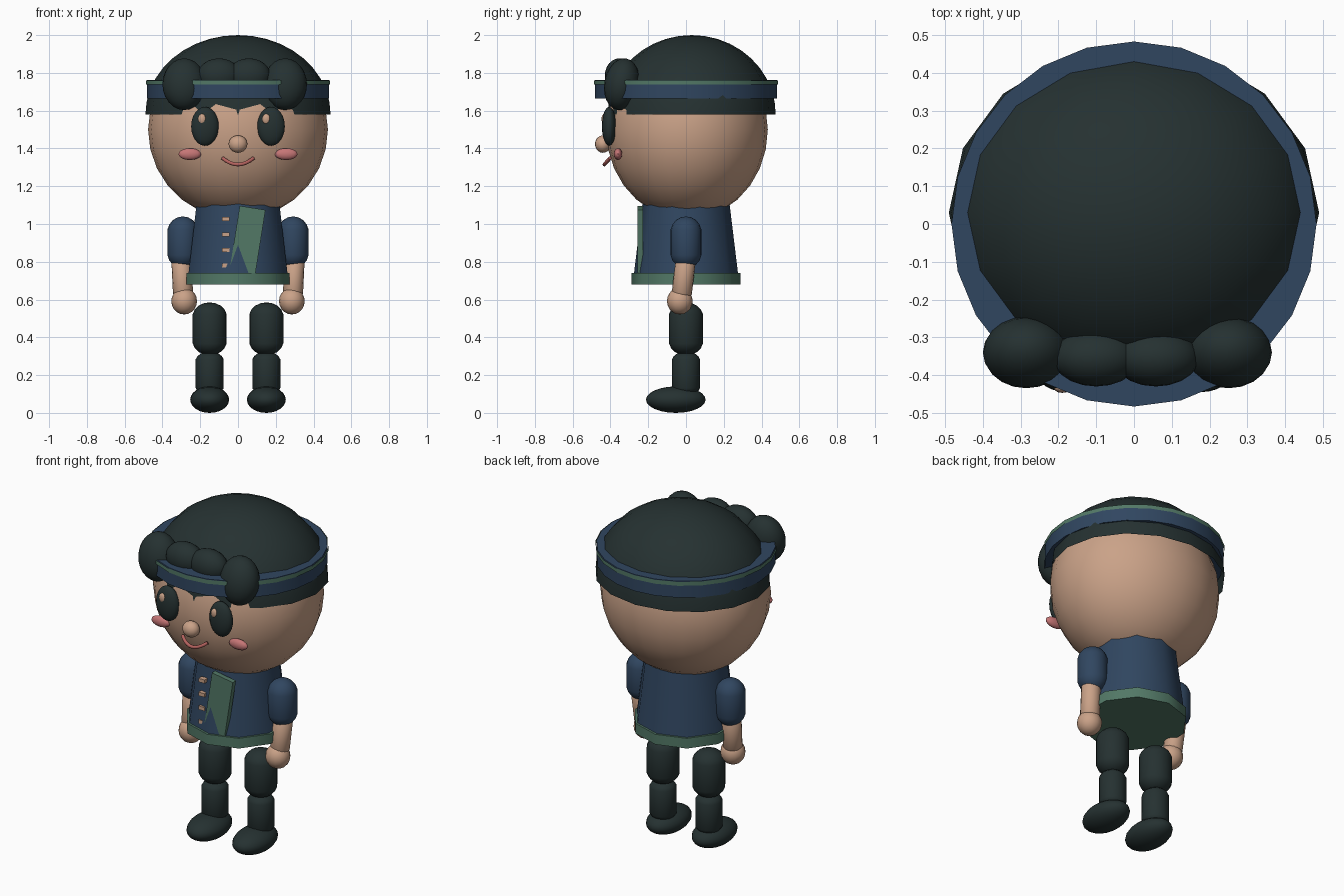
import bpy, bmesh, math
from mathutils import Matrix, Vector, Euler

cube = bpy.data.objects.get("Cube")
if cube:
    bpy.data.objects.remove(cube, do_unlink=True)


def material(name, *rgb):
    linear = [((c / 255 + 0.055) / 1.055) ** 2.4 for c in rgb] + [1.0]
    m = bpy.data.materials.new(name)
    m.use_nodes = True
    m.diffuse_color = linear
    m.node_tree.nodes["Principled BSDF"].inputs["Base Color"].default_value = linear
    return m


SKIN = material("skin", 202, 162, 136)
DARK = material("charcoal", 37, 49, 49)
BLUE = material("navy_blue", 48, 70, 96)
GREEN = material("sage_green", 82, 120, 102)
PINK = material("blush_pink", 198, 118, 118)
RED = material("mouth_rose", 180, 98, 94)


def finish(name, bm, mat, loc, rot=None, smooth=45):
    """Turn a bmesh into a placed, shaded, coloured object."""
    mesh = bpy.data.meshes.new(name)
    bmesh.ops.recalc_face_normals(bm, faces=bm.faces)
    bm.to_mesh(mesh)
    bm.free()
    mesh.materials.append(mat)
    ob = bpy.data.objects.new(name, mesh)
    bpy.context.collection.objects.link(ob)
    ob.location = loc
    if rot:
        ob.rotation_euler = rot
    if smooth:
        bpy.ops.object.select_all(action="DESELECT")
        ob.select_set(True)
        bpy.context.view_layer.objects.active = ob
        bpy.ops.object.shade_smooth_by_angle(angle=math.radians(smooth))
    return ob


def ball(name, mat, loc, radii, rot=None, segs=20, rings=12, half=False):
    bm = bmesh.new()
    bmesh.ops.create_uvsphere(bm, u_segments=segs, v_segments=rings, radius=1)
    if half:
        low = [v for v in bm.verts if v.co.z < -0.001]
        bmesh.ops.delete(bm, geom=low, context="VERTS")
    bmesh.ops.scale(bm, vec=radii, verts=bm.verts)
    return finish(name, bm, mat, loc, rot)


def capsule(name, mat, top, bottom, radius, dome):
    """Rounded limb between two end points."""
    top, bottom = Vector(top), Vector(bottom)
    axis = top - bottom
    bm = bmesh.new()
    bmesh.ops.create_uvsphere(bm, u_segments=16, v_segments=9, radius=1)
    shift = axis.length / 2 - dome
    for v in bm.verts:
        v.co = (v.co.x * radius, v.co.y * radius,
                v.co.z * dome + math.copysign(shift, v.co.z))
    rot = axis.to_track_quat("Z", "Y").to_euler()
    return finish(name, bm, mat, (top + bottom) / 2, rot)


def drum(name, mat, low, high, r_low, r_high, segs, caps=True):
    bm = bmesh.new()
    bmesh.ops.create_cone(bm, cap_ends=caps, segments=segs, radius1=r_low,
                          radius2=r_high, depth=high - low)
    return finish(name, bm, mat, (0, 0, (low + high) / 2))


def box(name, mat, loc, size, rot=None):
    bm = bmesh.new()
    bmesh.ops.create_cube(bm, size=1)
    bmesh.ops.scale(bm, vec=size, verts=bm.verts)
    return finish(name, bm, mat, loc, rot, smooth=0)


# Head, hair cap and headband
ball("head", SKIN, (0, 0.005, 1.5), (0.476, 0.428, 0.475), segs=24, rings=14)
ball("hair_cap", DARK, (0, 0.03, 1.58), (0.49, 0.445, 0.42), segs=16, rings=20, half=True)
drum("headband", BLUE, 1.665, 1.763, 0.483, 0.483, 24)
drum("headband_trim", GREEN, 1.738, 1.761, 0.488, 0.488, 24, caps=False)

# Fringe curls: two long outer ones, two round inner ones
tilt = Euler((math.radians(-10), 0, 0))
ball("curl_outer_right", DARK, (-0.285, -0.34, 1.74), (0.115, 0.093, 0.138), tilt)
ball("curl_outer_left", DARK, (0.25, -0.34, 1.74), (0.115, 0.093, 0.138), tilt)
for side, x in (("right", -0.1), ("left", 0.058)):
    ball("curl_inner_" + side, DARK, (x, -0.353, 1.785), (0.115, 0.077, 0.092))

# Face
ball("nose", SKIN, (0, -0.44, 1.423), (0.05, 0.042, 0.046), segs=16, rings=10)
for side, s in (("left", 1), ("right", -1)):
    ball("eye_" + side, DARK, (s * 0.175, -0.407, 1.517), (0.073, 0.038, 0.103))
    ball("eye_glint_" + side, SKIN, (s * 0.17 - 0.02, -0.434, 1.555),
         (0.022, 0.013, 0.028), segs=12, rings=8)
    ball("cheek_" + side, PINK, (s * 0.255, -0.36, 1.37), (0.06, 0.022, 0.031), segs=16, rings=10)

# Smiling mouth
curve = bpy.data.curves.new("mouth", "CURVE")
curve.dimensions = "3D"
curve.bevel_depth = 0.01
curve.bevel_resolution = 2
curve.use_fill_caps = True
line = curve.splines.new("POLY")
steps = 10
line.points.add(steps)
for i, p in enumerate(line.points):
    t = 2 * i / steps - 1
    p.co = (0.082 * t, -0.432 + 0.03 * t * t, 1.315 + 0.034 * t * t, 1)
curve.materials.append(RED)
bpy.context.collection.objects.link(bpy.data.objects.new("mouth", curve))

# Jacket with hem, lapel and buttons
drum("jacket", BLUE, 0.7, 1.12, 0.28, 0.229, 10)
drum("jacket_hem", GREEN, 0.68, 0.74, 0.288, 0.288, 10)
box("lapel", GREEN, (0.048, -0.242, 0.9), (0.138, 0.03, 0.375), (0, math.radians(9), 0))
for i in range(4):
    box(f"button_{i + 1}", SKIN, (-0.064, -0.236, 1.026 - 0.082 * i), (0.04, 0.03, 0.021))

# Arms and legs
for side, s in (("left", 1), ("right", -1)):
    capsule("sleeve_" + side, BLUE, (s * 0.292, 0, 1.04), (s * 0.292, 0, 0.765), 0.083, 0.085)
    capsule("forearm_" + side, SKIN, (s * 0.3, 0, 0.82), (s * 0.29, -0.025, 0.61), 0.054, 0.03)
    ball("hand_" + side, SKIN, (s * 0.285, -0.033, 0.592), (0.068, 0.068, 0.071), segs=16, rings=10)
    capsule("thigh_" + side, DARK, (s * 0.15, 0, 0.585), (s * 0.15, 0, 0.305), 0.091, 0.075)
    capsule("shin_" + side, DARK, (s * 0.15, 0, 0.325), (s * 0.15, 0, 0.09), 0.075, 0.05)
    ball("foot_" + side, DARK, (s * 0.15, -0.054, 0.07), (0.103, 0.158, 0.07))
